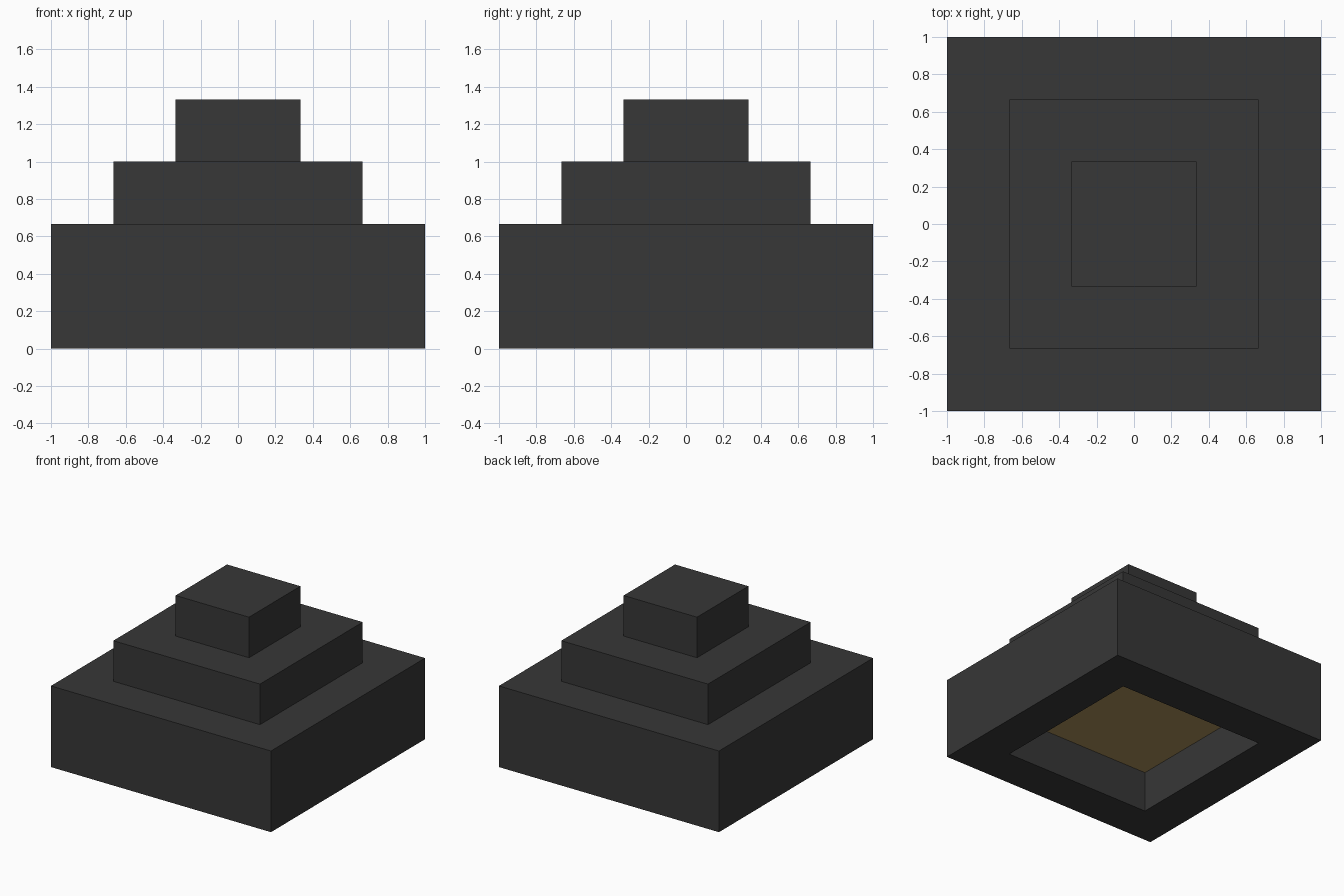
import bpy
import bmesh
from mathutils import Matrix, Vector

cube = bpy.data.objects.get("Cube")
if cube:
    bpy.data.objects.remove(cube, do_unlink=True)

UNIT = 1 / 3  # step size shared by every tier


def make_material(name, rgb):
    mat = bpy.data.materials.new(name)
    mat.use_nodes = True
    colour = (*rgb, 1)
    mat.diffuse_color = colour
    mat.node_tree.nodes["Principled BSDF"].inputs["Base Color"].default_value = colour
    return mat


charcoal = make_material("charcoal", (0.038, 0.038, 0.038))
gold = make_material("gold", (0.41, 0.28, 0.105))


def make_tier(name, width, bottom, height, recess=None):
    """Square block; recess = (rim width, depth) hollows the underside."""
    bm = bmesh.new()
    centre = Matrix.Translation((0, 0, bottom + height / 2))
    size = Matrix.Diagonal((width, width, height, 1))
    bmesh.ops.create_cube(bm, size=1, matrix=centre @ size)
    if recess:
        rim, depth = recess
        under = min(bm.faces, key=lambda f: f.calc_center_median().z)
        bmesh.ops.inset_region(bm, faces=[under], thickness=rim, use_even_offset=True)
        # Push a second, zero-width inset upward to form the recess walls
        ceiling = bmesh.ops.extrude_discrete_faces(bm, faces=[under])["faces"][0]
        bmesh.ops.translate(bm, verts=ceiling.verts, vec=Vector((0, 0, depth)))
        ceiling.material_index = 1
    mesh = bpy.data.meshes.new(name)
    bm.to_mesh(mesh)
    bm.free()
    mesh.materials.append(charcoal)
    if recess:
        mesh.materials.append(gold)
    obj = bpy.data.objects.new(name, mesh)
    bpy.context.collection.objects.link(obj)
    return obj


# Hollow base with a gold panel inside, then two stacked blocks
make_tier("base", 6 * UNIT, 0, 2 * UNIT, recess=(UNIT, UNIT))
make_tier("middle_tier", 4 * UNIT, 2 * UNIT, UNIT)
make_tier("top_tier", 2 * UNIT, 3 * UNIT, UNIT)
